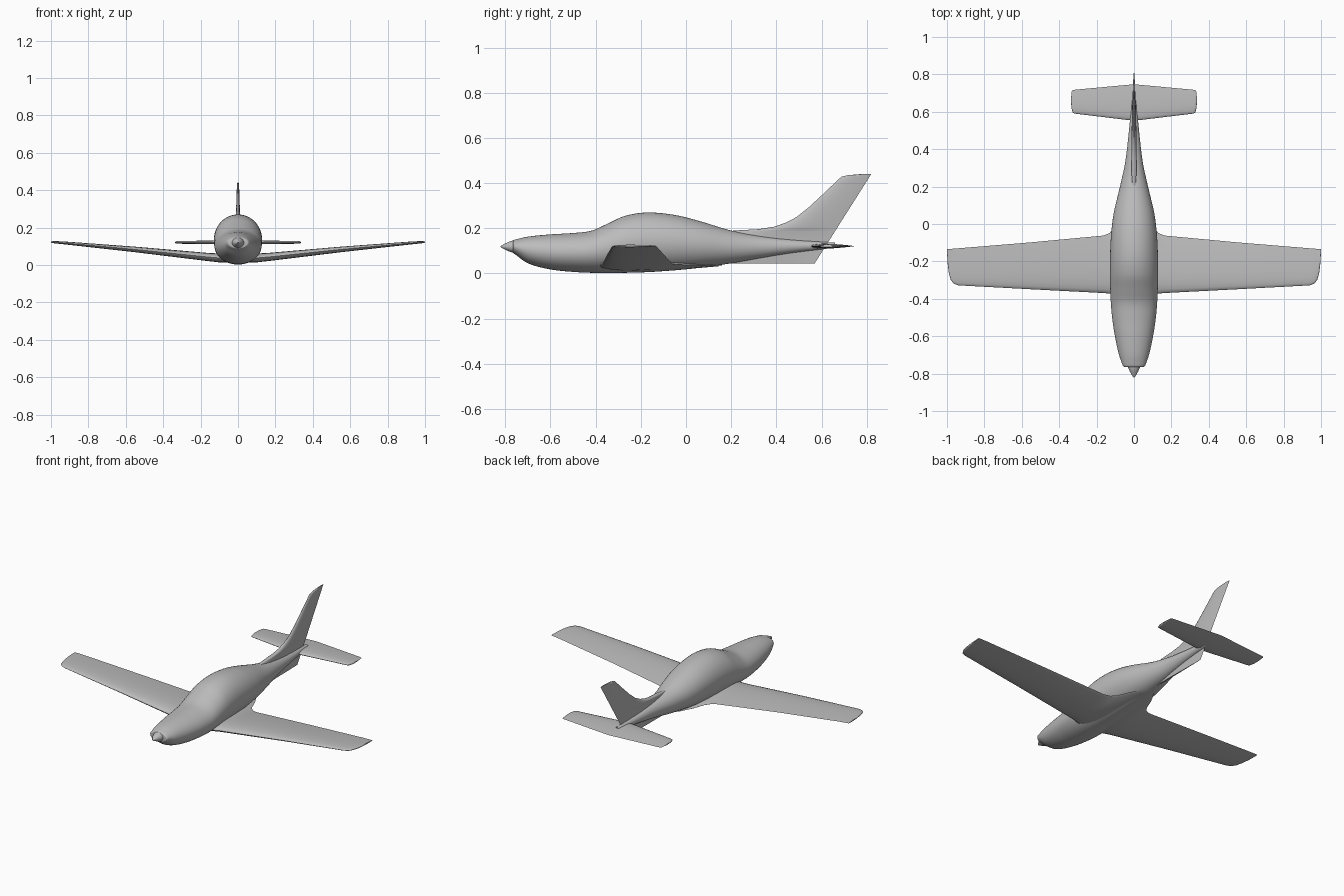
import bpy, bmesh, math
from mathutils import Vector

if "Cube" in bpy.data.objects:
    bpy.data.objects.remove(bpy.data.objects["Cube"])

grey = bpy.data.materials.new("light_grey")
grey.diffuse_color = (0.5, 0.5, 0.5, 1)
grey.use_nodes = True
grey.node_tree.nodes["Principled BSDF"].inputs["Base Color"].default_value = grey.diffuse_color


def loft(name, rings, angle=40):
    """Skin a list of closed rings and cap both ends."""
    bm = bmesh.new()
    rows = [[bm.verts.new(p) for p in r] for r in rings]
    n = len(rows[0])
    for a, b in zip(rows, rows[1:]):
        for i in range(n):
            j = (i + 1) % n
            bm.faces.new((a[i], a[j], b[j], b[i]))
    bm.faces.new(rows[0])
    bm.faces.new(rows[-1])
    bmesh.ops.remove_doubles(bm, verts=bm.verts, dist=1e-5)
    bmesh.ops.recalc_face_normals(bm, faces=bm.faces)
    me = bpy.data.meshes.new(name)
    bm.to_mesh(me)
    bm.free()
    ob = bpy.data.objects.new(name, me)
    bpy.context.collection.objects.link(ob)
    me.materials.append(grey)
    bpy.ops.object.select_all(action='DESELECT')
    bpy.context.view_layer.objects.active = ob
    ob.select_set(True)
    bpy.ops.object.shade_smooth_by_angle(angle=math.radians(angle))
    return ob


def refine(stations, steps):
    """Smoothly subdivide stations (Catmull-Rom with uneven spacing)."""
    s = [Vector(p) for p in stations]

    def slope(i):
        a, b = s[max(i - 1, 0)], s[min(i + 1, len(s) - 1)]
        return (b - a) / (b[0] - a[0])
    out = []
    for i in range(len(s) - 1):
        h = s[i + 1][0] - s[i][0]
        m0, m1 = slope(i) * h, slope(i + 1) * h
        for k in range(steps):
            t = k / steps
            out.append(s[i] * (2*t**3 - 3*t**2 + 1) + m0 * (t**3 - 2*t**2 + t)
                       + s[i + 1] * (3*t**2 - 2*t**3) + m1 * (t**3 - t**2))
    return out + [s[-1]]


def airfoil(le, te, thick, n=12):
    """Points (chord position, offset) around a symmetric section."""
    pts = []
    for k in range(2 * n):
        a = math.pi * k / n
        c = (1 + math.cos(a)) / 2
        shape = (1.485*c**0.5 - 0.63*c - 1.758*c**2 + 1.4215*c**3 - 0.5075*c**4) * 2
        off = max(shape, 0) * thick / 2
        pts.append((le + (te - le) * c, off if k <= n else -off))
    return pts


# Fuselage: y, top z, bottom z, half width
body = [(-0.757, .150, .085, .060), (-0.70, .163, .045, .080),
        (-0.60, .173, .018, .102), (-0.50, .179, .007, .117),
        (-0.42, .189, .003, .124), (-0.35, .219, .002, .127),
        (-0.27, .255, .003, .129), (-0.17, .270, .006, .128),
        (-0.05, .259, .014, .122), (0.06, .232, .025, .108),
        (0.20, .190, .045, .075), (0.33, .166, .068, .047),
        (0.48, .149, .092, .029), (0.66, .136, .114, .012)]
rings = []
nose = [Vector((-0.765, .143, .092, .050)), Vector((-0.763, .147, .088, .055))]
for y, zt, zb, w in nose + refine([Vector(b) for b in body], 5):
    rings.append([(w * math.cos(a), y, (zt + zb) / 2 + (zt - zb) / 2 * math.sin(a))
                  for a in (2 * math.pi * k / 48 for k in range(48))])
loft("fuselage", rings)

# Spinner with a flared base
rings = [[(r * 1.15 * math.cos(a), y, .119 + r * math.sin(a))
          for a in (2 * math.pi * k / 32 for k in range(32))]
         for y, r in ((-.75, .029), (-.768, .027), (-.785, .021),
                      (-.803, .0125), (-.815, .006), (-.822, .001))]
loft("spinner", rings)

# Wing: x, leading y, trailing y, centre z, thickness
half = [(0, -.40, .16, .034, .048), (.04, -.395, .12, .035, .048),
        (.08, -.385, .05, .037, .048), (.105, -.378, -.015, .038, .048),
        (.13, -.372, -.048, .040, .046), (.165, -.369, -.062, .043, .044),
        (.55, -.349, -.098, .083, .030), (.94, -.328, -.130, .119, .015),
        (.965, -.318, -.132, .1205, .013), (.98, -.298, -.133, .1215, .012),
        (.99, -.262, -.134, .122, .010), (.996, -.215, -.134, .1225, .008),
        (1.0, -.15, -.135, .123, .003)]
sections = [(-s[0],) + s[1:] for s in half[:0:-1]] + half
loft("wing", [[(x, y, z + o) for y, o in airfoil(le, te, th)]
              for x, le, te, z, th in sections])

# Tailplane: x, leading y, trailing y, thickness
half = [(0, .552, .747, .022), (.315, .590, .718, .015), (.327, .594, .716, .013),
        (.333, .615, .708, .010), (.336, .64, .68, .005)]
sections = [(-s[0],) + s[1:] for s in half[:0:-1]] + half
loft("tailplane", [[(x, y, .121 + o) for y, o in airfoil(le, te, th)]
                   for x, le, te, th in sections])

# Fin with dorsal fillet and ventral keel: z, leading y, thickness
fin = [(.045, .17, .008), (.09, .175, .018), (.15, .18, .026), (.187, .185, .027),
       (.191, .23, .027), (.196, .32, .027), (.207, .39, .026), (.225, .442, .024),
       (.25, .49, .023), (.29, .54, .021), (.35, .605, .017), (.41, .668, .013),
       (.428, .688, .012), (.435, .715, .010), (.440, .775, .005)]
loft("fin", [[(o, y, z) for y, o in airfoil(le, .57 + (z - .045) * .633, th)]
             for z, le, th in fin])
